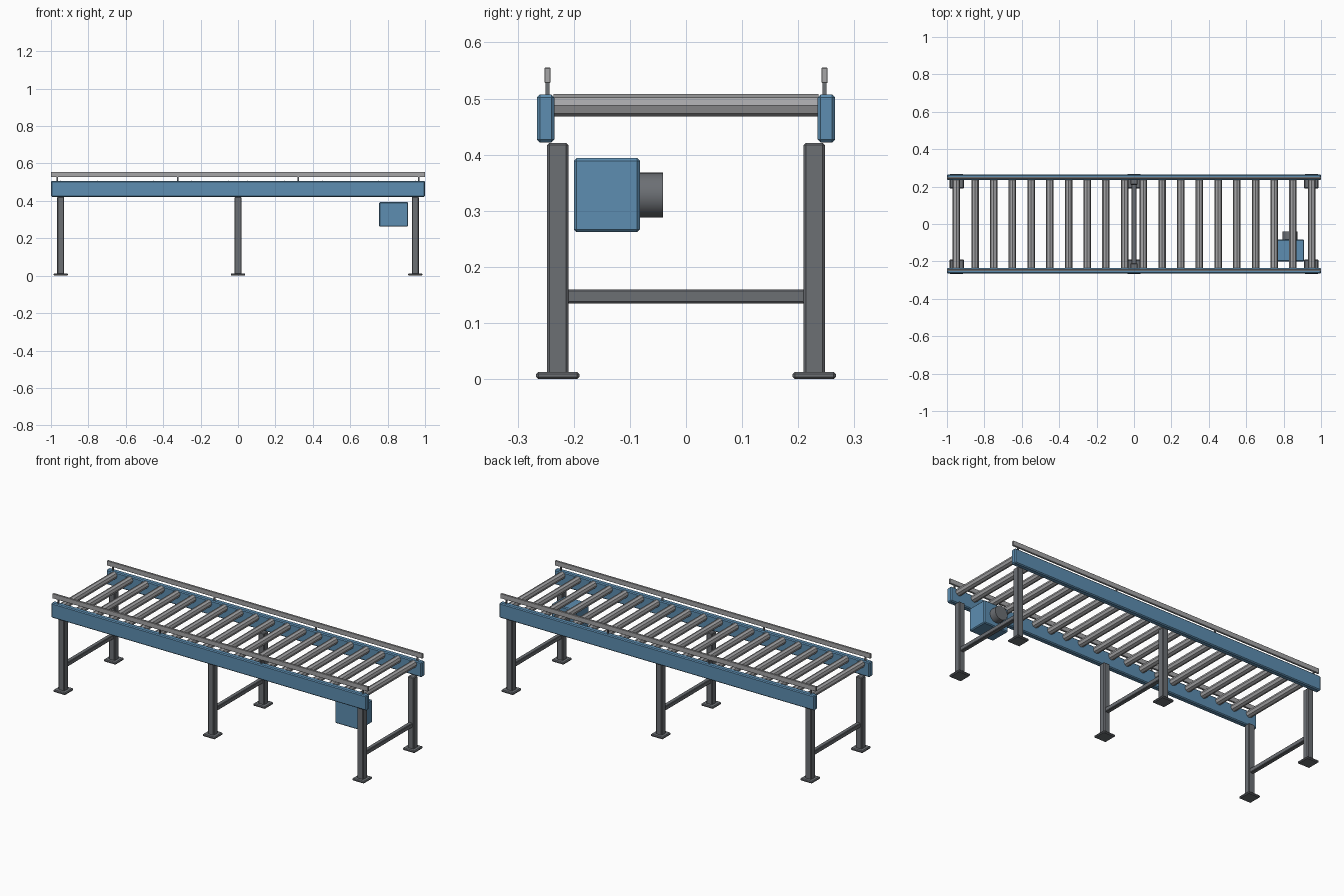
import bpy
import math

if "Cube" in bpy.data.objects:
    bpy.data.objects.remove(bpy.data.objects["Cube"], do_unlink=True)


def make_material(name, rgb):
    mat = bpy.data.materials.new(name)
    mat.use_nodes = True
    mat.diffuse_color = (*rgb, 1)
    mat.node_tree.nodes["Principled BSDF"].inputs["Base Color"].default_value = (*rgb, 1)
    return mat


blue = make_material("blue paint", (0.11, 0.27, 0.44))
steel = make_material("bright steel", (0.38, 0.38, 0.39))
dark = make_material("dark grey steel", (0.15, 0.16, 0.175))


def box(name, x, y, z, mat, bevel=0.0):
    """Box from (min, max) ranges, with optional chamfered edges."""
    bpy.ops.mesh.primitive_cube_add(size=1, location=[sum(r) / 2 for r in (x, y, z)])
    ob = bpy.context.object
    ob.name = name
    ob.scale = [r[1] - r[0] for r in (x, y, z)]
    bpy.ops.object.transform_apply(location=False, rotation=False, scale=True)
    ob.data.materials.append(mat)
    if bevel:
        mod = ob.modifiers.new("chamfer", "BEVEL")
        mod.width = bevel
        mod.segments = 1
    return ob


def rod(name, x, y, z, radius, sides, mat):
    """Cylinder along y between the two y values."""
    bpy.ops.mesh.primitive_cylinder_add(
        vertices=sides, radius=radius, depth=y[1] - y[0],
        location=(x, sum(y) / 2, z), rotation=(math.pi / 2, 0, 0))
    ob = bpy.context.object
    ob.name = name
    ob.data.materials.append(mat)
    return ob


def around(center, half):
    return (center - half, center + half)


LEG_X = (-0.948, 0.0, 0.948)
POST_X = (-0.967, -0.322, 0.322, 0.967)

# Both long sides: frame rail, guide rail with posts, legs and feet
for side, s in (("right", -1), ("left", 1)):
    box(f"side_rail_{side}", (-1, 1), around(s * 0.25, 0.0155), (0.422, 0.507), blue, 0.005)
    box(f"guide_rail_{side}", (-1, 1), around(s * 0.247, 0.0055), (0.528, 0.555), steel, 0.001)
    for i, x in enumerate(POST_X):
        box(f"guide_post_{side}_{i}", around(x, 0.004), around(s * 0.247, 0.0035),
            (0.5, 0.53), dark)
    for i, x in enumerate(LEG_X):
        box(f"leg_{side}_{i}", around(x, 0.019), around(s * 0.2285, 0.019),
            (0.008, 0.421), dark, 0.004)
        box(f"foot_{side}_{i}", around(x, 0.038), around(s * 0.2285, 0.0385),
            (0, 0.013), dark, 0.004)

# Cross braces between the leg pairs
for i, x in enumerate(LEG_X):
    box(f"cross_brace_{i}", around(x, 0.0125), (-0.212, 0.212), (0.135, 0.16), dark, 0.003)

# Row of eight-sided rollers
for i in range(20):
    rod(f"roller_{i}", -0.95 + i * 0.1, (-0.236, 0.236), 0.488, 0.02, 8, steel)

# Drive motor under the frame
box("motor_housing", (0.755, 0.91), (-0.2, -0.082), (0.262, 0.394), blue, 0.005)
rod("motor_shaft", 0.833, (-0.09, -0.041), 0.328, 0.04, 32, dark)
bpy.ops.object.shade_smooth_by_angle()
